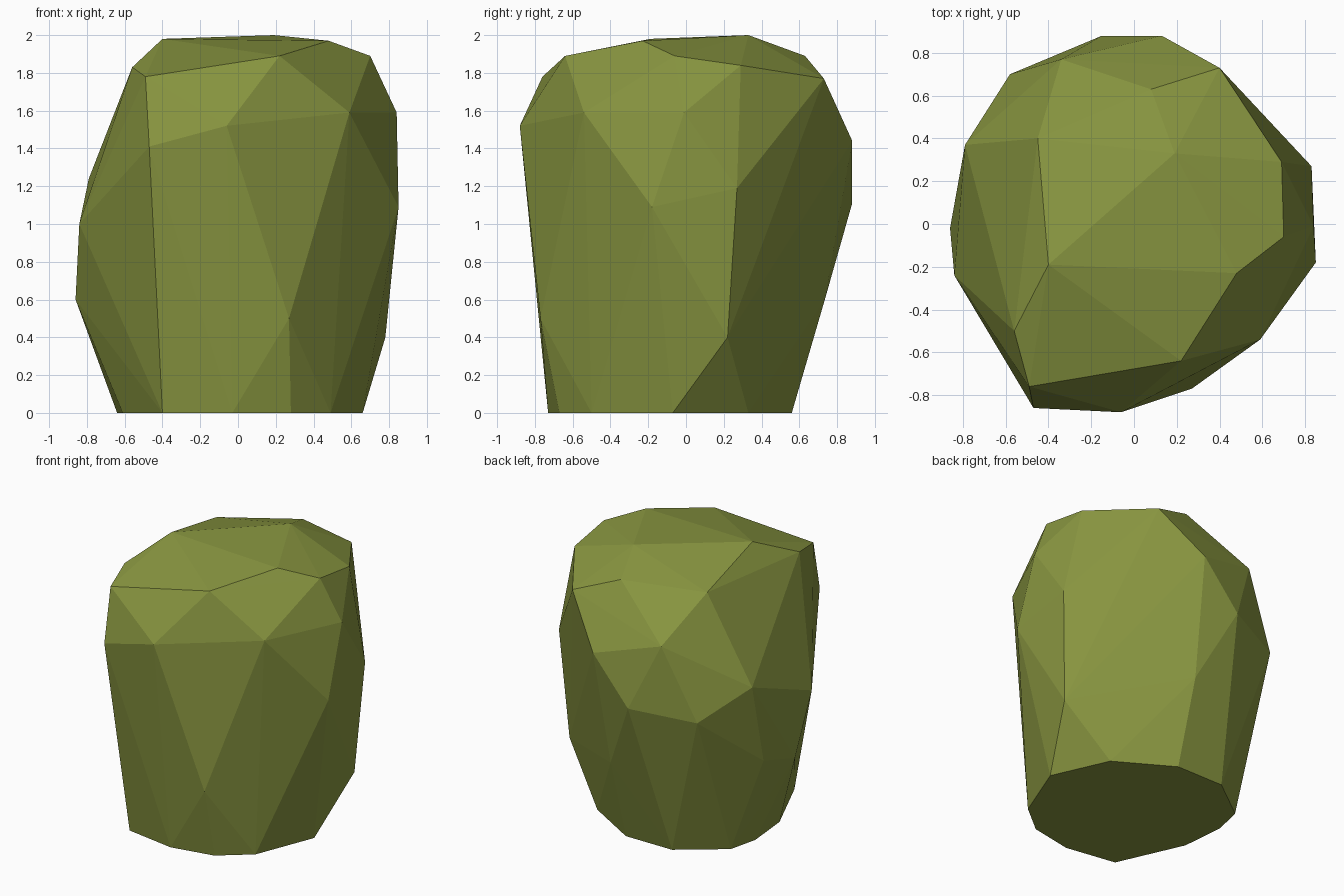
import bpy, bmesh

# Corner points of the faceted boulder, grouped by height
base = [(-.40, -.67), (-.03, -.73), (.28, -.67), (.49, -.50), (.66, -.07), (.48, .33),
        (.09, .56), (-.28, .56), (-.59, .33), (-.64, .12), (-.61, -.20)]
lower = [(.27, -.77, .50), (.78, .22, .40), (.09, .735, .60), (-.79, .24, .66), (-.86, -.02, .60)]
middle = [(.85, -.18, 1.09), (.83, .27, 1.19), (-.15, .88, 1.11), (-.58, .70, 1.05),
          (-.79, .37, 1.24), (-.84, -.24, 1.0)]
upper = [(-.47, -.86, 1.41), (-.06, -.88, 1.52), (.59, -.54, 1.59), (.84, -.01, 1.59),
         (.13, .88, 1.44), (-.34, .77, 1.57)]
crown = [(-.49, -.76, 1.78), (-.56, -.50, 1.83), (.22, -.64, 1.89), (.70, -.06, 1.89),
         (.69, .29, 1.84), (.40, .73, 1.77), (.08, .63, 1.89), (-.45, .40, 1.85),
         (-.40, -.19, 1.98), (.48, -.23, 1.97), (.19, .33, 2.0)]

# Wrap the points in a hull, keeping flat facets
bm = bmesh.new()
for p in [(x, y, 0) for x, y in base] + lower + middle + upper + crown:
    bm.verts.new(p)
bmesh.ops.convex_hull(bm, input=bm.verts[:])
bmesh.ops.delete(bm, geom=[v for v in bm.verts if not v.link_faces], context='VERTS')
bmesh.ops.recalc_face_normals(bm, faces=bm.faces[:])

mesh = bpy.data.meshes.new("boulder")
bm.to_mesh(mesh)
bm.free()
boulder = bpy.data.objects.new("boulder", mesh)
bpy.context.collection.objects.link(boulder)

# Single mossy olive colour
olive = bpy.data.materials.new("olive_stone")
olive.diffuse_color = (.246, .301, .051, 1)
mesh.materials.append(olive)
